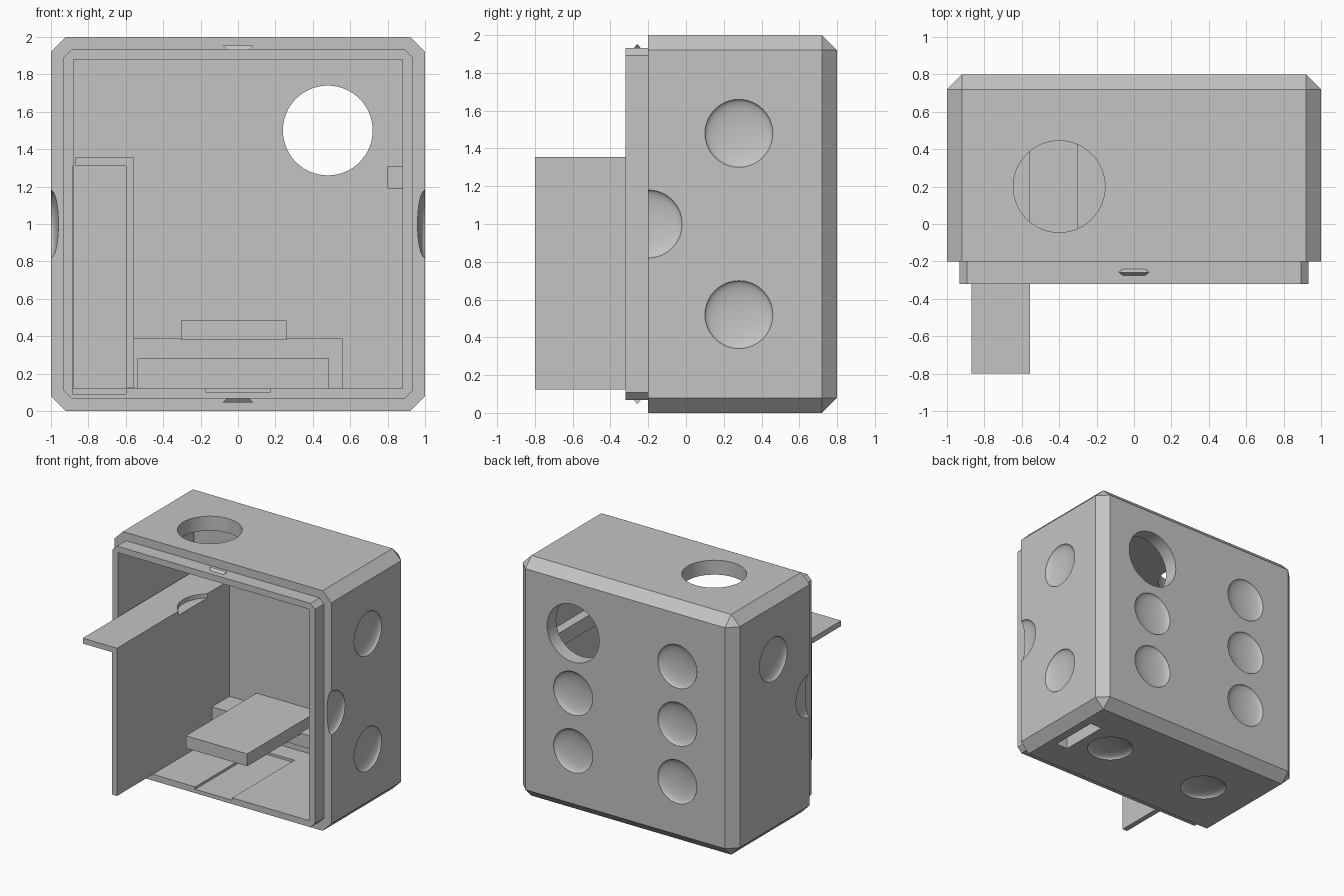
import bpy, bmesh, math
from mathutils import Matrix, Vector

if "Cube" in bpy.data.objects:
    bpy.data.objects.remove(bpy.data.objects["Cube"], do_unlink=True)

grey = bpy.data.materials.new("plain_grey")
grey.use_nodes = True
COLOUR = (0.55, 0.55, 0.55, 1)
grey.diffuse_color = COLOUR
grey.node_tree.nodes["Principled BSDF"].inputs["Base Color"].default_value = COLOUR


def finish(name, bm):
    bmesh.ops.recalc_face_normals(bm, faces=bm.faces)
    mesh = bpy.data.meshes.new(name)
    bm.to_mesh(mesh)
    bm.free()
    mesh.materials.append(grey)
    ob = bpy.data.objects.new(name, mesh)
    bpy.context.collection.objects.link(ob)
    return ob


def hull(name, points):
    bm = bmesh.new()
    for p in points:
        bm.verts.new(p)
    bmesh.ops.convex_hull(bm, input=bm.verts)
    bmesh.ops.dissolve_limit(bm, angle_limit=0.01, verts=bm.verts, edges=bm.edges)
    return finish(name, bm)


def box(name, xs, ys, zs):
    return hull(name, [(x, y, z) for x in xs for y in ys for z in zs])


def octagon(half, chamfer, y):
    """Chamfered square around the body axis at depth y."""
    a, b = half, half - chamfer
    return [(sx * u, y, 1 + sz * v) for u, v in ((a, b), (b, a))
            for sx in (-1, 1) for sz in (-1, 1)]


def cylinder(name, centre, radius, depth, axis):
    bm = bmesh.new()
    turn = Vector((0, 0, 1)).rotation_difference(Vector(axis)).to_matrix().to_4x4()
    bmesh.ops.create_cone(bm, cap_ends=True, segments=64, radius1=radius, radius2=radius,
                          depth=depth, matrix=Matrix.Translation(centre) @ turn)
    return finish(name, bm)


def dimple(centre, axis):
    """Flattened ball used to press a pip into a wall."""
    bm = bmesh.new()
    turn = Vector((0, 0, 1)).rotation_difference(Vector(axis)).to_matrix().to_4x4()
    bmesh.ops.create_uvsphere(bm, u_segments=40, v_segments=24, radius=1,
                              matrix=Matrix.Translation(centre) @ turn
                              @ Matrix.Diagonal((0.18, 0.18, 0.04, 1)))
    return finish("pip_cutter", bm)


def combine(target, tool, operation="DIFFERENCE"):
    mod = target.modifiers.new("shape", "BOOLEAN")
    mod.operation = operation
    mod.solver = "EXACT"
    mod.object = tool
    tool.hide_render = True
    bpy.ops.object.select_all(action="DESELECT")
    bpy.context.view_layer.objects.active = target
    target.select_set(True)
    bpy.ops.object.modifier_apply(modifier=mod.name)
    bpy.data.objects.remove(tool, do_unlink=True)


# Box body, chamfered everywhere but at the open front, with a narrower lip
back = [(x, 0.8, z) for x in (-0.92, 0.92) for z in (0.08, 1.92)]
body = hull("box_body", octagon(1, 0.08, -0.2) + octagon(1, 0.08, 0.72) + back)
lip = hull("lip", octagon(0.932, 0.04, -0.32) + octagon(0.932, 0.04, -0.1))
combine(body, lip, "UNION")

# Hollow interior, side pocket, floor groove and floor slot
for xs, ys, zs in (((-0.88, 0.88), (-0.4, 0.68), (0.12, 1.88)),
                   ((-0.885, -0.6), (-0.4, 0.67), (0.09, 1.31)),
                   ((-0.17, 0.17), (-0.4, 0.5), (0.1, 0.2)),
                   ((0.74, 0.85), (0.06, 0.48), (-0.1, 0.3))):
    combine(body, box("hollow_cutter", xs, ys, zs))

# Round openings in the back and the top
combine(body, cylinder("back_hole_cutter", (0.48, 0.75, 1.5), 0.24, 0.4, (0, 1, 0)))
combine(body, cylinder("top_hole_cutter", (-0.4, 0.2, 1.95), 0.245, 0.4, (0, 0, 1)))

# Pips: back, left side, right side, underside
LOW, MID, HIGH = 0.52, 1.0, 1.48
pips = [((-0.48, 0.8, z), (0, 1, 0)) for z in (LOW, MID, HIGH)]
pips += [((0.48, 0.8, z), (0, 1, 0)) for z in (LOW, MID)]
pips += [((1, 0.28, z), (1, 0, 0)) for z in (LOW, HIGH)]
pips += [((-1, 0.28, HIGH), (1, 0, 0))]
pips += [((s, -0.2, MID), (1, 0, 0)) for s in (-1, 1)]
pips += [((s * 0.48, 0.28, 0), (0, 0, 1)) for s in (-1, 1)]
for centre, axis in pips:
    combine(body, dimple(centre, axis))

# Sliding bracket: upright panel with a top shelf, notched under the top opening
bracket = box("bracket_panel", (-0.6, -0.555), (-0.8, 0.68), (0.125, 1.355))
combine(bracket, box("bracket_top", (-0.87, -0.57), (-0.8, 0.68), (1.31, 1.355)), "UNION")
combine(bracket, cylinder("notch_cutter", (-0.4, 0.2, 1.42), 0.245, 0.2, (0, 0, 1)))

# Shelf, recessed rear block and guide rail
box("inner_shelf", (-0.305, 0.26), (-0.25, 0.69), (0.38, 0.483))
block = box("rear_block", (-0.555, 0.56), (0.45, 0.69), (0.12, 0.39))
combine(block, box("recess_cutter", (-0.535, 0.485), (0.4, 0.66), (0.1, 0.28)))
box("guide_rail", (0.8, 0.89), (-0.2, 0.69), (1.19, 1.31))

# Snap ridges above and below the lip
for name, z, s in (("upper_snap", 1.932, 1), ("lower_snap", 0.068, -1)):
    base = [(x, -0.258 + y, z - s * 0.005) for x in (-0.055, 0.055) for y in (-0.022, 0.022)]
    hull(name, base + [(x, -0.258, z + s * 0.022) for x in (-0.08, 0.08)])

# Smooth the round cuts, keep the edges crisp
for ob in (body, bracket):
    bpy.ops.object.select_all(action="DESELECT")
    bpy.context.view_layer.objects.active = ob
    ob.select_set(True)
    bpy.ops.object.shade_smooth_by_angle(angle=math.radians(30))
